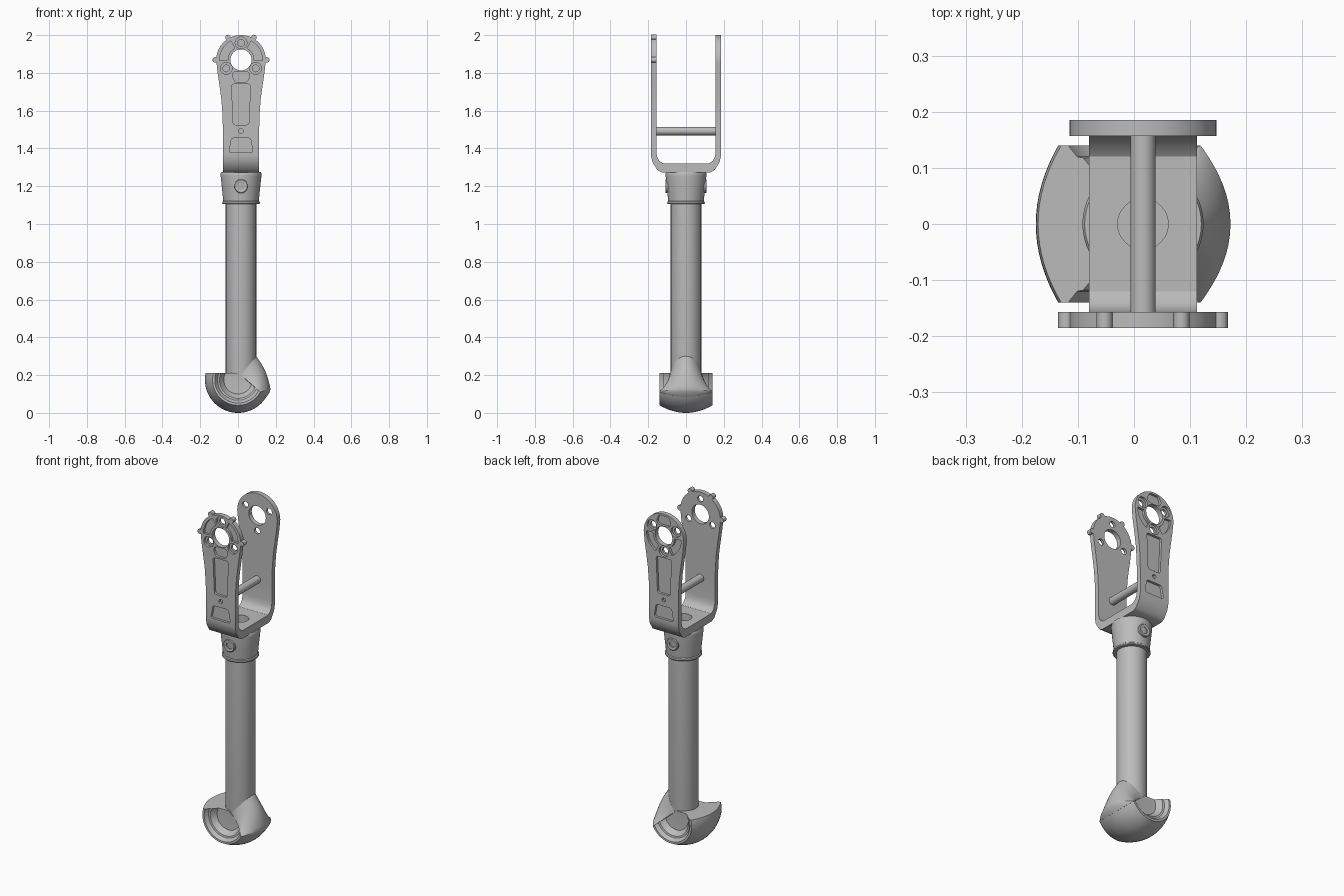
import bpy, bmesh
from math import sin, cos, pi, radians
from mathutils import Vector

if "Cube" in bpy.data.objects:
    bpy.data.objects.remove(bpy.data.objects["Cube"])

CX = 0.016            # centre line of tube and fork
HUB = 1.869           # height of the joint centre
parts = []

metal = bpy.data.materials.new("grey metal")
metal.use_nodes = True
metal.diffuse_color = (0.5, 0.5, 0.5, 1)
metal.node_tree.nodes["Principled BSDF"].inputs["Base Color"].default_value = (0.5, 0.5, 0.5, 1)


def finish(name, bm, keep=True):
    bmesh.ops.recalc_face_normals(bm, faces=bm.faces)
    mesh = bpy.data.meshes.new(name)
    bm.to_mesh(mesh)
    bm.free()
    mesh.materials.append(metal)
    ob = bpy.data.objects.new(name, mesh)
    bpy.context.collection.objects.link(ob)
    if keep:
        parts.append(ob)
    return ob


def prism(name, pts, a, b, axis="Y", rounding=0, keep=True):
    """Extrude an outline from a to b along an axis; outline is (x, z) or (y, z)."""
    bm = bmesh.new()
    place = (lambda p, t: (p[0] + CX, t, p[1])) if axis == "Y" else (lambda p, t: (t + CX, p[0], p[1]))
    rings = [[bm.verts.new(place(p, t)) for p in pts] for t in (a, b)]
    for ring in rings:
        bm.faces.new(ring)
    sides = []
    for i in range(len(pts)):
        j = (i + 1) % len(pts)
        bm.faces.new((rings[0][i], rings[0][j], rings[1][j], rings[1][i]))
        sides.append(bm.edges.get((rings[0][i], rings[1][i])))
    if rounding:
        bmesh.ops.bevel(bm, geom=sides, offset=rounding, segments=4, profile=0.5, affect="EDGES")
    return finish(name, bm, keep)


def disc(x, z, r, n=32):
    return [(x + r * cos(2 * pi * i / n), z + r * sin(2 * pi * i / n)) for i in range(n)]


def arc(r, a, b, n=10):
    steps = [radians(a + (b - a) * i / n) for i in range(n + 1)]
    return [(r * cos(t), HUB + r * sin(t)) for t in steps]


def mirrored(half):
    return half + [(-x, z) for x, z in reversed(half)]


def lathe_mesh(profile, centre, axis="Z", steps=48):
    """Revolve (radius, height) points round an axis through centre."""
    bm = bmesh.new()
    vs = [bm.verts.new((r, 0, h)) for r, h in profile]
    es = [bm.edges.new(pair) for pair in zip(vs, vs[1:])]
    bmesh.ops.spin(bm, geom=vs + es, cent=(0, 0, 0), axis=(0, 0, 1), angle=2 * pi, steps=steps)
    bmesh.ops.remove_doubles(bm, verts=bm.verts, dist=0.00002)
    for v in bm.verts:
        x, y, z = v.co
        v.co = Vector(centre) + Vector((x, y, z) if axis == "Z" else (x, z, y))
    return bm


def lathe(name, *args, **kw):
    return finish(name, lathe_mesh(*args, **kw))


def boolean(target, cutter, operation="DIFFERENCE"):
    cutter.hide_render = True
    mod = target.modifiers.new("cut", "BOOLEAN")
    mod.operation, mod.solver, mod.object = operation, "EXACT", cutter
    bpy.context.view_layer.objects.active = target
    bpy.ops.object.modifier_apply(modifier=mod.name)
    bpy.data.objects.remove(cutter)


# Fork: U-shaped strap trimmed to the plate outline
outer = [(0.185, 2.05), (0.185, 1.36), (0.178, 1.328), (0.152, 1.286), (0.128, 1.273)]
inner = [(0.12, 1.32), (0.142, 1.335), (0.153, 1.355), (0.157, 1.385), (0.157, 2.05)]
strap = mirrored(outer) + [(-y, z) for y, z in reversed(inner)] + inner
fork = prism("fork", strap, -0.2, 0.2, "X")
edge = [(0.096, 1.2), (0.096, 1.5), (0.098, 1.58), (0.104, 1.66), (0.115, 1.74), (0.124, 1.8)]
outline = edge + arc(0.131, -10, 190, 36) + [(-x, z) for x, z in reversed(edge)]
boolean(fork, prism("outline", outline, -0.3, 0.3, keep=False), "INTERSECT")

# Joint bore through both plates
boolean(fork, prism("bore", disc(0, HUB, 0.056), -0.3, 0.3, keep=False))

# Pockets, bolt holes and counterbores; the hub pattern is upside down on the back plate
sector = arc(0.113, 118, 182) + arc(0.07, 182, 118)
bolts = [arc(0.09, a, a, 1)[0] for a in (90, 210, 330)]
hub_pockets = [
    (sector, 0),
    ([(-x, z) for x, z in sector], 0),
    (mirrored([(0.03, 1.75), (0.048, 1.785), (0.036, 1.808)]), 0.01),
] + [(disc(x, z, 0.031), 0) for x, z in bolts]
arm_pockets = [
    (mirrored([(0.041, 1.525), (0.05, 1.74)]), 0.012),
    (mirrored([(0.064, 1.378), (0.05, 1.455)]), 0.012),
    (disc(0, 1.492, 0.012, 12), 0),
]


def flip(pts, side):
    return pts if side < 0 else [(x, 2 * HUB - z) for x, z in pts]


for side in (-1, 1):
    for pts, rounding in [(flip(p, side), r) for p, r in hub_pockets] + arm_pockets:
        boolean(fork, prism("pocket", pts, side * 0.171, side * 0.21, rounding=rounding, keep=False))
    for x, z in flip(bolts, side):
        boolean(fork, prism("bolt_hole", disc(x, z, 0.018), side * 0.1, side * 0.21, keep=False))

# Cable hole in the fork floor
drill = finish("drill", lathe_mesh([(0, 1.2), (0.045, 1.2), (0.045, 1.34), (0, 1.34)], (CX, 0, 0)), False)
boolean(fork, drill)

# Index lugs round the front plate
for i, a in enumerate((0, 60, 120, 180)):
    x, z = arc(0.137, a, a, 1)[0]
    prism(f"lug_{i + 1}", disc(x, z, 0.0145, 16), -0.185, -0.157)

# Cross rod between the plates
prism("cross_rod", disc(0, 1.492, 0.0225, 24), -0.158, 0.158)

# Collar with clamp screws front and back
lathe("collar", [(0, 1.105), (0.097, 1.105), (0.1, 1.109), (0.099, 1.117), (0.094, 1.121), (0.1, 1.18),
                 (0.108, 1.255), (0.108, 1.268), (0.104, 1.275), (0, 1.275)], (CX, 0, 0))
for name, s in (("front", -1), ("back", 1)):
    ring = [(0, 0.099), (0.019, 0.099), (0.019, 0.107), (0.024, 0.109), (0.033, 0.109), (0.037, 0.105),
            (0.037, 0.07), (0, 0.07)]
    lathe(f"{name}_clamp_screw", [(r, s * h) for r, h in ring], (CX, 0, 1.2), axis="Y", steps=24)

# Tube with a domed lower end
dome = [(0.081 * sin(t), 0.17 - 0.081 * cos(t)) for t in [radians(15 * i) for i in range(7)]]
lathe("tube", dome + [(0.081, 1.12), (0, 1.12)], (CX, 0, 0))

# Foot: crowned wheel with dished ends, cut open at the top
AXLE = 0.175
crown = [(0.175 - 0.04 * (i / 8) ** 2, 0.14 * i / 8) for i in range(-8, 9)]
dish = [(0.123, 0.14), (0.108, 0.12), (0.098, 0.118), (0.075, 0.088), (0, 0.085)]
profile = [(r, -h) for r, h in reversed(dish)] + crown + dish
bm = lathe_mesh(profile, (0, 0, AXLE), axis="Y", steps=64)
for point, normal in (((0, 0, 0.212), (0, 0, 1)), ((0.013, 0, 0.2), (0.85, 0, 1))):
    bmesh.ops.bisect_plane(bm, geom=bm.verts[:] + bm.edges[:] + bm.faces[:], plane_co=point,
                           plane_no=Vector(normal).normalized(), clear_outer=True)
    bmesh.ops.holes_fill(bm, edges=[e for e in bm.edges if e.is_boundary], sides=0)
finish("foot", bm)

# Heel saddle: flared loft from the tube to its widest rim, then in to the foot crown
bm = bmesh.new()
cols = 24


def saddle_row(u, v):
    """u runs from tube to rim, v from rim to foot."""
    row = []
    for j in range(cols + 1):
        t = -pi / 2 + pi * j / cols
        s, c = sin(t), cos(t)
        top = Vector((CX + 0.081 * c, 0.082 * s, 0.2 + 0.1 * c))
        rim = Vector((0.172 - 0.054 * s * s, 0.14 * s, 0.127 - 0.016 * s * s))
        foot = Vector((0.15 - 0.032 * s * s, 0.14 * s, 0.084 + 0.027 * s * s))
        p = top.lerp(rim, u) if v == 0 else rim.lerp(foot, v)
        p += sin(pi * u) * Vector((0.011 * c, -0.01 * s, 0.005 * c))
        p += sin(pi * v) * Vector((0.004 * c, 0, 0))
        row.append(bm.verts.new(p))
    return row


grid = [saddle_row(i / 10, 0) for i in range(11)] + [saddle_row(1, i / 4) for i in range(1, 5)]
for r0, r1 in zip(grid, grid[1:]):
    for j in range(cols):
        bm.faces.new((r0[j], r0[j + 1], r1[j + 1], r1[j]))
    bm.faces.new((r0[0], r1[0], r1[-1], r0[-1]))
bm.faces.new(grid[0])
bm.faces.new(grid[-1])
bmesh.ops.remove_doubles(bm, verts=bm.verts, dist=0.0001)
finish("heel_saddle", bm)

# Smooth shading with sharp edges kept
bpy.ops.object.select_all(action="DESELECT")
for ob in parts:
    ob.select_set(True)
bpy.context.view_layer.objects.active = fork
bpy.ops.object.shade_smooth_by_angle(angle=radians(30))
